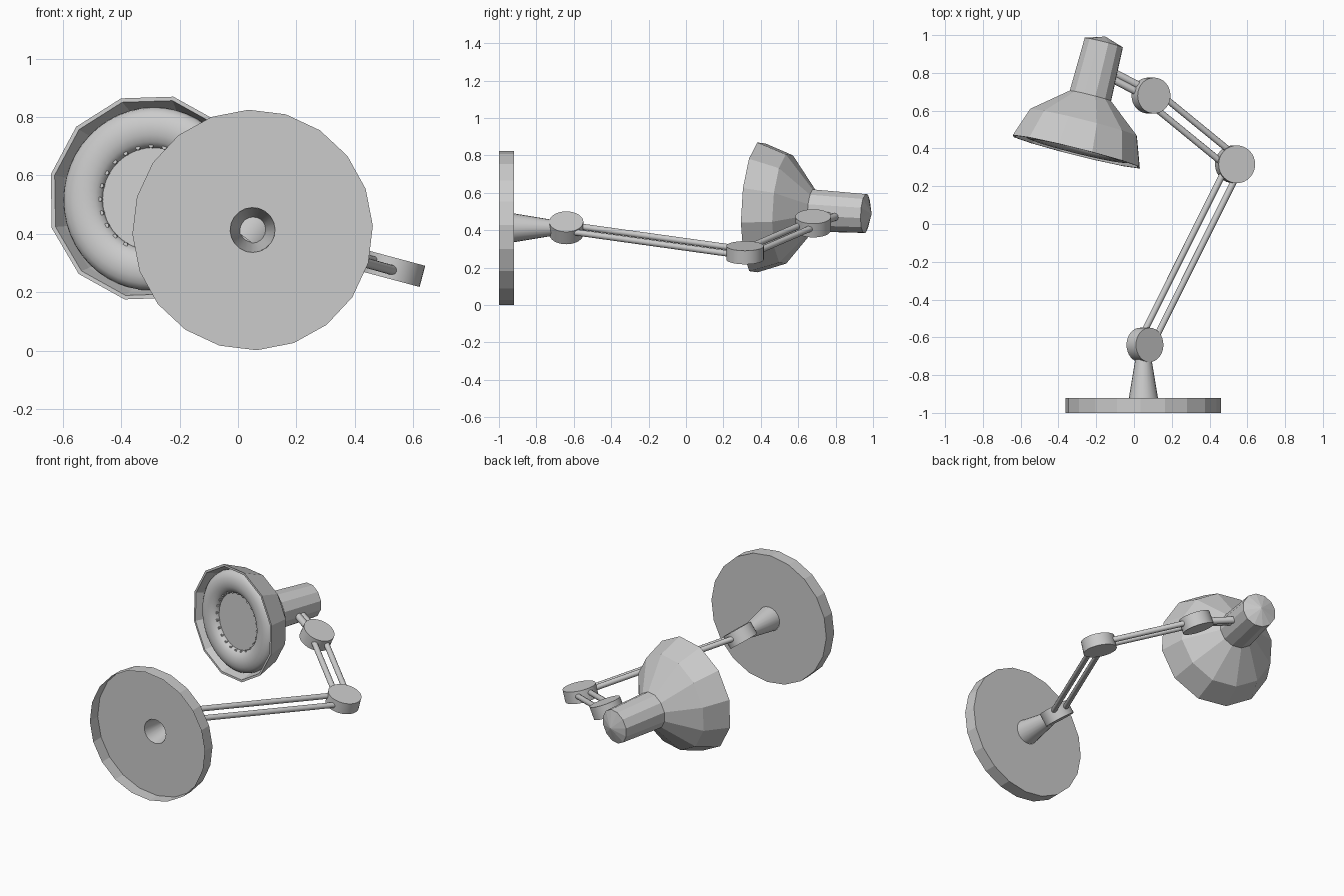
import bpy, bmesh, math
from mathutils import Vector as V

if "Cube" in bpy.data.objects:
    bpy.data.objects.remove(bpy.data.objects["Cube"])


def lathe(name, profile, origin, axis, n=24, turn=0.0, smooth=True, closed=False):
    """Revolve (radius, distance along axis) points about an axis; radius 0 makes a pole."""
    origin, a = V(origin), V(axis).normalized()
    ref = V((1, 0, 0)) if abs(a.x) < 0.8 else V((0, 0, 1))
    u = (ref - a * ref.dot(a)).normalized()
    v = a.cross(u)
    bm = bmesh.new()
    rings = []
    for r, h in profile:
        if r == 0:
            rings.append([bm.verts.new(origin + a * h)] * n)
            continue
        rings.append([bm.verts.new(origin + a * h + r * (
            u * math.cos(turn + i * math.tau / n) + v * math.sin(turn + i * math.tau / n)))
            for i in range(n)])
    pairs = list(zip(rings, rings[1:]))
    if closed:
        pairs.append((rings[-1], rings[0]))
    for p, q in pairs:
        for i in range(n):
            j = (i + 1) % n
            quad = [p[i], p[j], q[j], q[i]]
            bm.faces.new(list(dict.fromkeys(quad)))
    bmesh.ops.recalc_face_normals(bm, faces=bm.faces)
    me = bpy.data.meshes.new(name)
    bm.to_mesh(me)
    bm.free()
    if smooth:
        me.polygons.foreach_set("use_smooth", [True] * len(me.polygons))
        me.set_sharp_from_angle(angle=math.radians(35))
    ob = bpy.data.objects.new(name, me)
    bpy.context.collection.objects.link(ob)
    return ob


def rod(name, p, q, r):
    p, q = V(p), V(q)
    L = (q - p).length
    return lathe(name, [(0, 0), (r, 0), (r, L), (0, L)], p, q - p, 14)


# round base: a shallow pan open at the underside, with a central hole
base_c = (0.05, -1, 0.413)
lathe("base", [(0.412, 0), (0.412, 0.08), (0.077, 0.08)],
      base_c, (0, 1, 0), 20, math.radians(-2), smooth=False)

# hollow tapered neck rising from the base
lathe("base_neck", [(0.077, 0.08), (0.042, 0.29), (0, 0.29)], base_c, (0, 1, 0), 20)

# drum joints: centre, tilt about y, radius, height
joints = [
    ("base_joint", (0.058, -0.64, 0.413), 37, 0.091, 0.083),
    ("elbow_joint", (0.535, 0.316, 0.28), 15, 0.100, 0.075),
    ("head_joint", (0.09, 0.68, 0.437), 24, 0.095, 0.08),
]
axes = []
for name, c, tilt, r, h in joints:
    t = math.radians(tilt)
    a = V((math.sin(t), 0, math.cos(t)))
    axes.append(a)
    lathe(name, [(0, -h / 2), (r, -h / 2), (r, h / 2), (0, h / 2)], c, a, 32)


def rod_pair(name, p, q, normal, gap, r):
    p, q = V(p), V(q)
    side = (q - p).cross(normal).normalized() * gap
    for s, tag in ((1, "right"), (-1, "left")):
        rod(f"{name}_{tag}", p + side * s, q + side * s, r)


# paired arm rods between the joints, and a short link to the shade
for k, arm in enumerate(("lower_arm", "upper_arm")):
    rod_pair(arm, joints[k][1], joints[k + 1][1], axes[k] + axes[k + 1], 0.038, 0.017)
rod_pair("shade_link", joints[2][1], (-0.13, 0.795, 0.48), axes[2], 0.017, 0.021)

# twelve-sided shade: outer skin from cap to rim, then back inside
rim = V((-0.303, 0.39, 0.522))
axis = V((0.243, 0.968, -0.055)).normalized()
lathe("shade", [(0, 0.622), (0.107, 0.588), (0.116, 0.297), (0.300, 0.15),
                (0.357, -0.008), (0.343, -0.008), (0.325, 0.045), (0.283, 0.145),
                (0.10, 0.285), (0, 0.285)],
      rim, axis, 12, math.radians(14), smooth=False)

# rounded ring just inside the rim
ring = [(0.244 + 0.07 * math.cos(i * math.tau / 16), 0.042 + 0.045 * math.sin(i * math.tau / 16))
        for i in range(16)]
lathe("reflector_ring", ring, rim, axis, 48, closed=True)

# flat lens set back in the middle of the ring
lathe("lens", [(0, 0.038), (0.19, 0.038), (0.19, 0.07), (0, 0.07)], rim, axis, 48)

# small studs tucked around the lens edge
u = (V((1, 0, 0)) - axis * axis.x).normalized()
w = axis.cross(u)
for i in range(24):
    t = i * math.tau / 24
    c = rim + axis * 0.02 + (u * math.cos(t) + w * math.sin(t)) * 0.181
    lathe(f"lens_stud_{i}", [(0, 0), (0.008, 0), (0.008, 0.03), (0, 0.03)], c, axis, 8)
